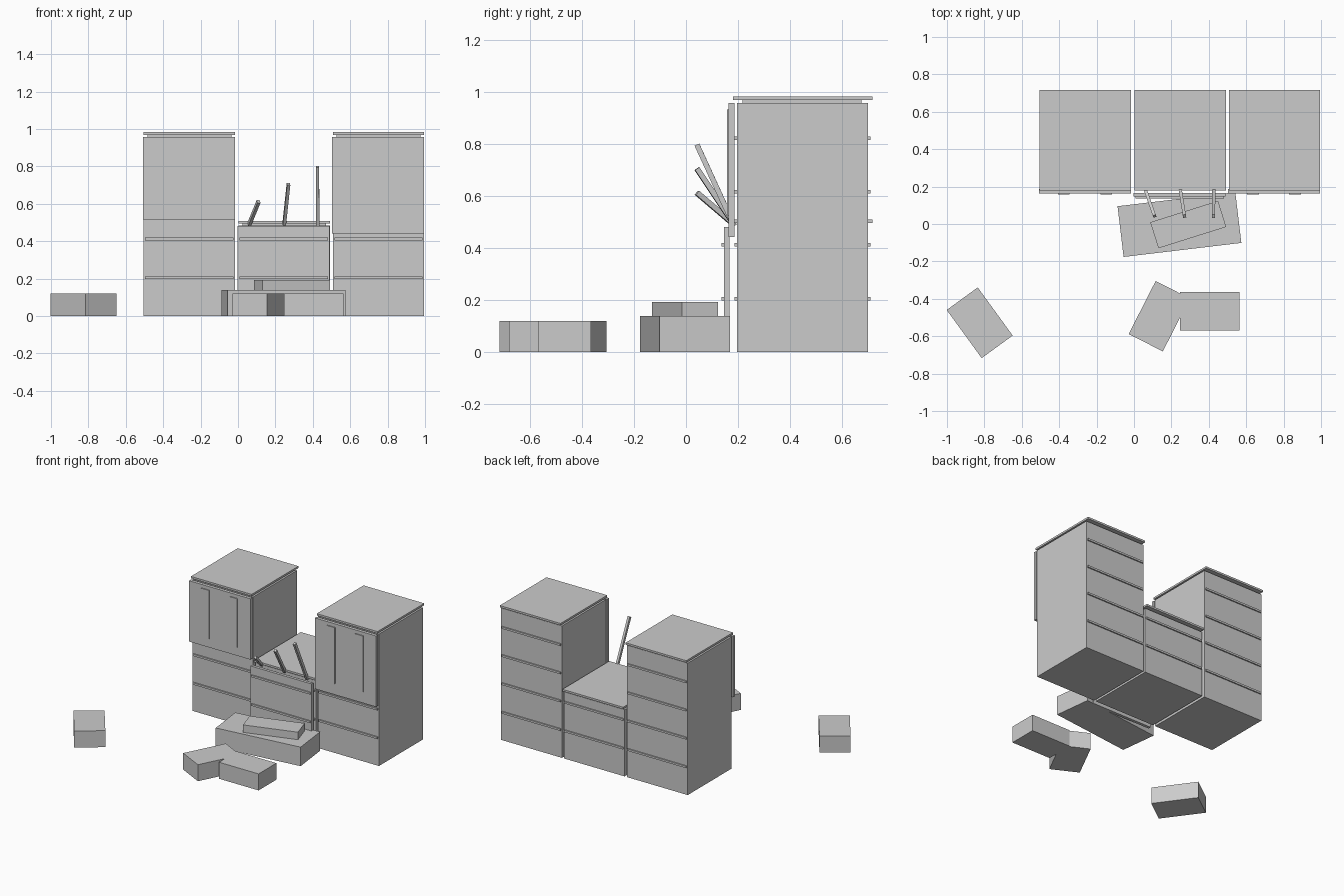
import bpy, math
from mathutils import Vector

old = bpy.data.objects.get("Cube")
if old:
    bpy.data.objects.remove(old, do_unlink=True)

grey = bpy.data.materials.new("plain_grey")
grey.use_nodes = True
colour = (0.6, 0.6, 0.6, 1)
grey.diffuse_color = colour
grey.node_tree.nodes["Principled BSDF"].inputs["Base Color"].default_value = colour


def block(name, centre, size, turn=0.0):
    """Box given by its centre, size and turn about z in degrees."""
    bpy.ops.mesh.primitive_cube_add(size=1, location=centre)
    ob = bpy.context.object
    ob.name = name
    ob.scale = size
    ob.rotation_euler.z = math.radians(turn)
    ob.data.materials.append(grey)
    return ob


def span(name, x, y, z):
    """Box given by its limits on each axis."""
    limits = (x, y, z)
    return block(name, [(a + b) / 2 for a, b in limits], [b - a for a, b in limits])


def cabinet(name, x0, height, rails):
    """Cabinet body with a stepped lid and rails on front and back."""
    x1 = x0 + 0.488
    span(name + "_body", (x0, x1), (0.197, 0.70), (0, height))
    span(name + "_lid_neck", (x0 + 0.02, x1 - 0.02), (0.217, 0.675), (height, height + 0.011))
    span(name + "_lid", (x0, x1), (0.18, 0.717), (height + 0.011, height + 0.025))
    for z in rails:
        for side, y in (("front", (0.187, 0.2)), ("back", (0.69, 0.709))):
            span(f"{name}_{side}_rail", (x0 + 0.008, x1 - 0.008), y, (z - 0.007, z + 0.007))


def door(name, x0, bottom, strip_bottom, strips):
    """Door plate with two raised upright strips."""
    span(name, (x0, x0 + 0.492), (0.164, 0.187), (bottom, 0.957))
    for x in strips:
        span(name + "_strip", (x, x + 0.063), (0.157, 0.17), (strip_bottom, 0.932))


# Two tall cabinets and the low one between them
levels = (0.204, 0.412, 0.616, 0.821)
cabinet("right_cabinet", -0.504, 0.958, levels)
cabinet("left_cabinet", 0.507, 0.958, levels)
cabinet("middle_cabinet", 0.003, 0.484, levels[:2])
door("right_door", -0.508, 0.515, 0.577, (-0.407, -0.18))
door("left_door", 0.503, 0.442, 0.524, (0.604, 0.83))

# Pulled-out front of the low cabinet
span("middle_front", (-0.003, 0.488), (0.146, 0.167), (0, 0.48))
for z in levels[:2]:
    span("middle_front_rail", (0.008, 0.482), (0.137, 0.15), (z - 0.007, z + 0.007))

# Rods leaning out of the gap
for low, high in (((0.06, 0.185, 0.49), (0.11, 0.042, 0.612)),
                  ((0.247, 0.185, 0.49), (0.27, 0.042, 0.705)),
                  ((0.427, 0.185, 0.485), (0.425, 0.042, 0.797))):
    a, b = Vector(low), Vector(high)
    rod = block("rod", (a + b) / 2, (0.017, 0.02, (b - a).length))
    rod.rotation_euler = (b - a).to_track_quat("Z", "Y").to_euler()

# Boxes lying on the floor
block("large_box", (0.243, -0.003, 0.069), (0.634, 0.273, 0.138), 6.8)
block("small_box", (0.29, -0.003, 0.165), (0.38, 0.146, 0.055), 17.5)
for name, x, y, turn in (("far_brick", -0.825, -0.528, -54),
                         ("turned_brick", 0.135, -0.493, 63),
                         ("straight_brick", 0.405, -0.467, 0)):
    block(name, (x, y, 0.06), (0.318, 0.205, 0.12), turn)
